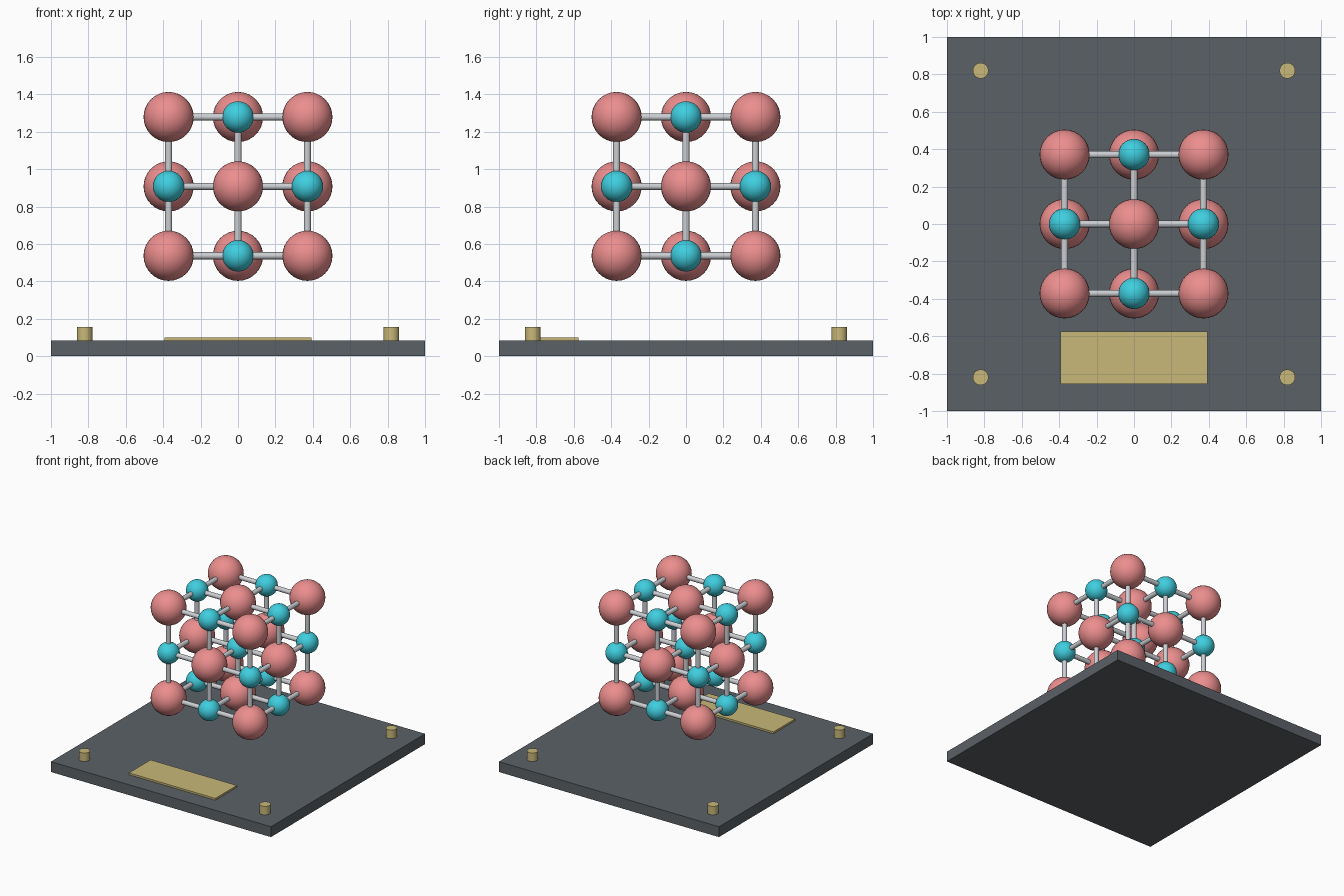
import bpy
from itertools import product
from math import pi, radians
from mathutils import Vector

if "Cube" in bpy.data.objects:
    bpy.data.objects.remove(bpy.data.objects["Cube"])

SPACING = 0.371
CENTRE = Vector((0, 0, 0.908))


def material(name, colour):
    mat = bpy.data.materials.new(name)
    mat.diffuse_color = (*colour, 1)
    mat.use_nodes = True
    mat.node_tree.nodes["Principled BSDF"].inputs["Base Color"].default_value = mat.diffuse_color
    return mat


def finish(name, mat, smooth=True):
    ob = bpy.context.object
    ob.name = name
    ob.data.materials.append(mat)
    if smooth:
        bpy.ops.object.shade_smooth_by_angle(angle=radians(40))
    return ob


def box(name, size, loc, mat):
    bpy.ops.mesh.primitive_cube_add(size=1, location=loc)
    bpy.context.object.scale = size
    bpy.ops.object.transform_apply(location=False, rotation=False, scale=True)
    return finish(name, mat, False)


def cylinder(name, radius, depth, loc, mat, rot=(0, 0, 0), sides=24):
    bpy.ops.mesh.primitive_cylinder_add(vertices=sides, radius=radius, depth=depth,
                                        location=loc, rotation=rot)
    return finish(name, mat)


def ball(name, radius, loc, mat):
    bpy.ops.mesh.primitive_uv_sphere_add(segments=32, ring_count=16, radius=radius, location=loc)
    return finish(name, mat)


slate = material("slate", (0.105, 0.12, 0.135))
brass = material("brass", (0.58, 0.48, 0.19))
steel = material("steel", (0.6, 0.62, 0.65))
pink = material("pink", (0.84, 0.27, 0.27))
cyan = material("cyan", (0.05, 0.62, 0.74))

# Display base, blank label plate and corner pegs
box("base", (2, 2, 0.085), (0, 0, 0.0425), slate)
box("label_plate", (0.785, 0.28, 0.015), (0, -0.715, 0.0925), brass)
for x, y in product((-0.82, 0.82), repeat=2):
    cylinder("corner_peg", 0.042, 0.07, (x, y, 0.12), brass)

# Alternating large and small atoms on a 3 x 3 x 3 cubic lattice
turns = ((0, pi / 2, 0), (pi / 2, 0, 0), (0, 0, 0))
for cell in product((-1, 0, 1), repeat=3):
    pos = CENTRE + Vector(cell) * SPACING
    if sum(cell) % 2:
        ball("large_atom", 0.134, pos, pink)
    else:
        ball("small_atom", 0.084, pos, cyan)
    # Bonds to the next atom along each axis
    for axis in range(3):
        if cell[axis] < 1:
            step = Vector((0, 0, 0))
            step[axis] = SPACING / 2
            cylinder("bond", 0.019, SPACING, pos + step, steel, turns[axis], 16)
